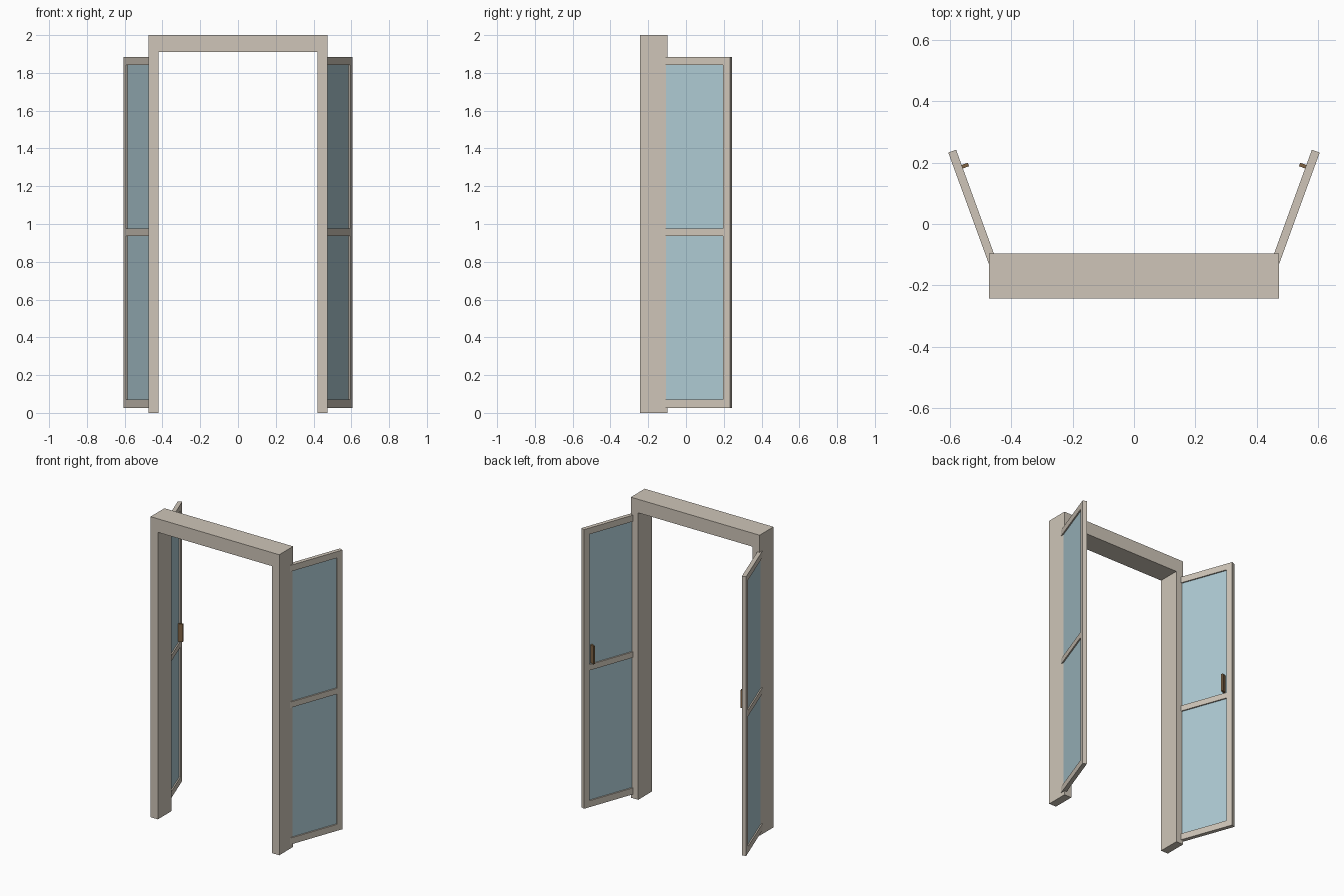
import bpy
from math import radians
from mathutils import Matrix, Vector

if "Cube" in bpy.data.objects:
    bpy.data.objects.remove(bpy.data.objects["Cube"])


def material(name, rgb):
    m = bpy.data.materials.new(name)
    m.diffuse_color = (*rgb, 1)
    m.use_nodes = True
    m.node_tree.nodes["Principled BSDF"].inputs["Base Color"].default_value = m.diffuse_color
    return m


FRAME = material("painted_frame", (0.62, 0.56, 0.48))
GLASS = material("glass", (0.42, 0.59, 0.65))
METAL = material("handle_brown", (0.22, 0.13, 0.06))


def box(name, lo, hi, mat, xform=Matrix.Identity(4)):
    """Box between two corners, moved by xform."""
    corners = [(x, y, z) for x in (lo[0], hi[0]) for y in (lo[1], hi[1]) for z in (lo[2], hi[2])]
    verts = [xform @ Vector(c) for c in corners]
    faces = [(0, 1, 3, 2), (4, 6, 7, 5), (0, 4, 5, 1), (2, 3, 7, 6), (0, 2, 6, 4), (1, 5, 7, 3)]
    if xform.determinant() < 0:  # keep normals outward on the mirrored side
        faces = [f[::-1] for f in faces]
    me = bpy.data.meshes.new(name)
    me.from_pydata(verts, [], faces)
    me.materials.append(mat)
    ob = bpy.data.objects.new(name, me)
    bpy.context.collection.objects.link(ob)
    return ob


Y0, Y1 = -0.243, -0.097      # frame depth
W, STILE, T = 0.434, 0.04, 0.0135  # leaf width, stile width, half thickness
Z0, Z1 = 0.027, 1.885        # leaf bottom and top

# lintel between the posts
box("lintel", (-0.42, Y0, 1.91), (0.42, Y1, 2.0), FRAME)

for side, s in (("right", 1), ("left", -1)):
    mirror = Matrix.Diagonal((s, 1, 1, 1))
    box(f"{side}_post", (0.42, Y0, 0), (0.474, Y1, 2.0), FRAME, mirror)

    # leaf: local x runs from hinge to free edge, +y is the handle face
    leaf = mirror @ Matrix.Translation((0.445, -0.17, 0)) @ Matrix.Rotation(radians(70), 4, 'Z')
    box(f"{side}_hinge_stile", (0, -T, Z0), (STILE, T, Z1), FRAME, leaf)
    box(f"{side}_free_stile", (W - STILE, -T, Z0), (W, T, Z1), FRAME, leaf)
    for rail, a, b in (("bottom", Z0, 0.07), ("middle", 0.937, 0.975), ("top", 1.843, Z1)):
        box(f"{side}_{rail}_rail", (STILE, -T, a), (W - STILE, T, b), FRAME, leaf)
    for pane, a, b in (("lower", 0.07, 0.937), ("upper", 0.975, 1.843)):
        box(f"{side}_{pane}_glass", (STILE, -0.005, a), (W - STILE, 0.005, b), GLASS, leaf)
    box(f"{side}_handle", (0.369, 0.005, 0.982), (0.381, 0.035, 1.102), METAL, leaf)
